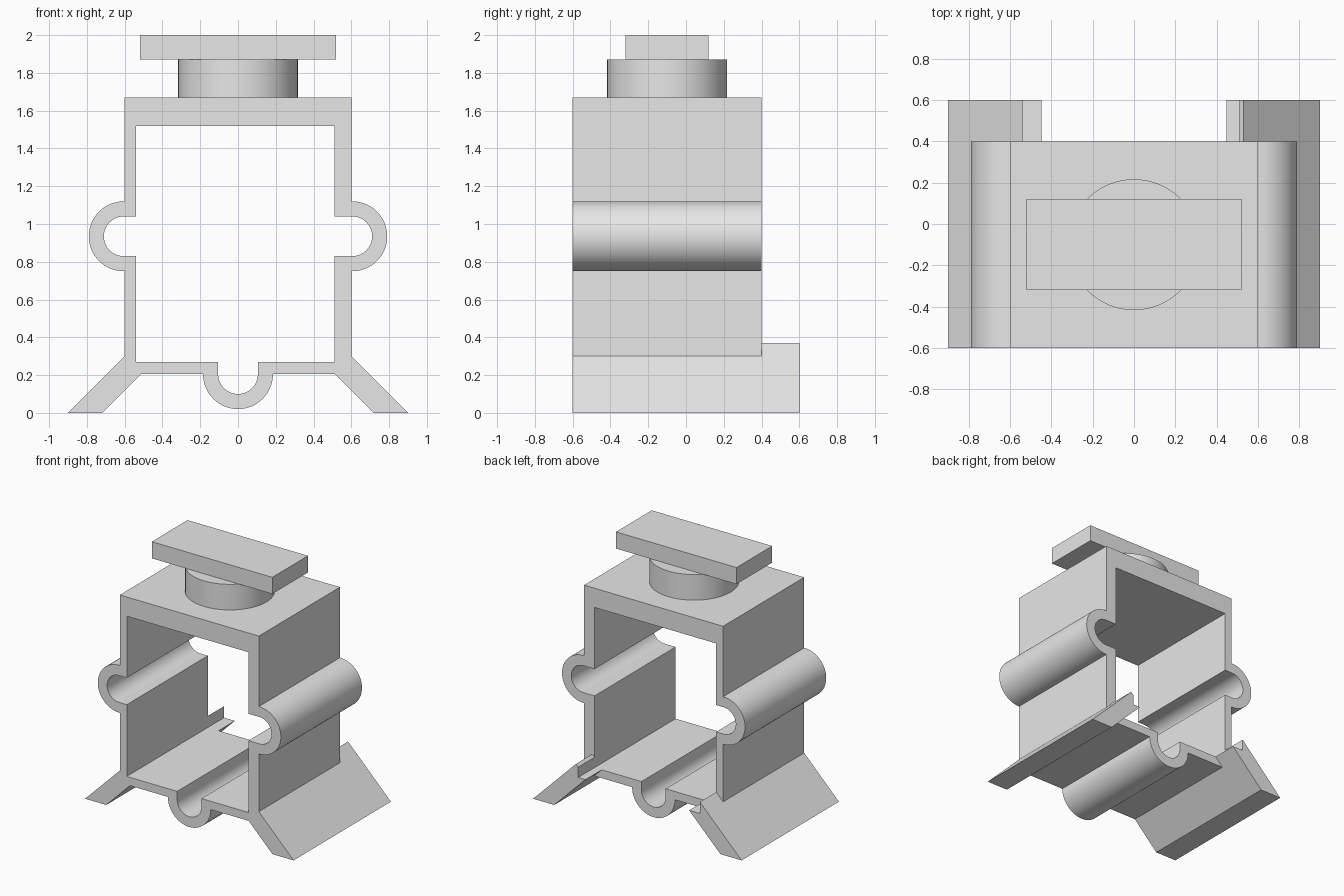
import bpy, bmesh
from math import sin, cos, radians

cube = bpy.data.objects.get("Cube")
if cube:
    bpy.data.objects.remove(cube, do_unlink=True)

grey = bpy.data.materials.new("light_grey")
grey.use_nodes = True
grey.diffuse_color = (0.8, 0.8, 0.8, 1)
grey.node_tree.nodes["Principled BSDF"].inputs["Base Color"].default_value = (0.8, 0.8, 0.8, 1)

FRONT, BACK, LEG_BACK = -0.6, 0.4, 0.6
SIDE_Z = 0.935          # height of the side channels
BULGE_X, BULGE_Z = 0.605, 0.205


def arc(cx, cz, r, start, end, steps=32):
    """Points of an arc in the x-z plane, angles in degrees."""
    angles = [radians(start + (end - start) * i / steps) for i in range(steps + 1)]
    return [(cx + r * cos(a), cz + r * sin(a)) for a in angles]


def prism(name, points, y0, y1):
    """Extrude an x-z outline from y0 to y1."""
    bm = bmesh.new()
    face = bm.faces.new([bm.verts.new((x, y0, z)) for x, z in points])
    new = bmesh.ops.extrude_face_region(bm, geom=[face])["geom"]
    for v in new:
        if isinstance(v, bmesh.types.BMVert):
            v.co.y = y1
    bmesh.ops.recalc_face_normals(bm, faces=bm.faces)
    mesh = bpy.data.meshes.new(name)
    bm.to_mesh(mesh)
    bm.free()
    obj = bpy.data.objects.new(name, mesh)
    bpy.context.collection.objects.link(obj)
    mesh.materials.append(grey)
    return obj


def activate(obj):
    bpy.ops.object.select_all(action="DESELECT")
    obj.select_set(True)
    bpy.context.view_layer.objects.active = obj


def boolean(target, other, operation):
    mod = target.modifiers.new(operation.lower(), "BOOLEAN")
    mod.operation, mod.solver, mod.object = operation, "EXACT", other
    activate(target)
    bpy.ops.object.modifier_apply(modifier=mod.name)
    bpy.data.objects.remove(other, do_unlink=True)


def channelled_outline(left, right, bottom, top, r):
    """Rectangle with round channels bulging from its two sides and its bottom."""
    pts = [(left, top), (left, SIDE_Z + r)]
    pts += arc(-BULGE_X, SIDE_Z, r, 90, 270)
    pts += [(left, SIDE_Z - r), (left, bottom)]
    pts += [(-r, bottom)] if bottom > BULGE_Z else []
    pts += arc(0, BULGE_Z, r, 180, 360)
    pts += [(r, bottom)] if bottom > BULGE_Z else []
    pts += [(right, bottom), (right, SIDE_Z - r)]
    pts += arc(BULGE_X, SIDE_Z, r, -90, 90)
    return pts + [(right, SIDE_Z + r), (right, top)]


# Hollow housing with two splayed legs
housing = prism("housing", channelled_outline(-0.6, 0.6, BULGE_Z, 1.67, 0.185), FRONT, BACK)
for side in (-1, 1):
    outline = [(0.9, 0), (0.53, 0.37), (0.437, 0.28), (0.717, 0)]
    leg = prism("leg", [(side * x, z) for x, z in outline], FRONT, LEG_BACK)
    boolean(housing, leg, "UNION")

# Cavity runs right through and trims the tips of the legs
cavity = prism("cavity_cutter", channelled_outline(-0.54, 0.51, 0.27, 1.52, 0.105), -0.8, 0.8)
cavity.hide_render = True
boolean(housing, cavity, "DIFFERENCE")

# Round neck
bpy.ops.mesh.primitive_cylinder_add(vertices=64, radius=0.317, depth=0.2, location=(0, -0.1, 1.77))
neck = bpy.context.object
neck.name = "neck"
neck.data.materials.append(grey)

# Rectangular top plate
prism("top_plate", [(-0.52, 1.87), (0.52, 1.87), (0.52, 2), (-0.52, 2)], -0.32, 0.12)

for obj in (housing, neck):
    activate(obj)
    bpy.ops.object.shade_smooth_by_angle(angle=radians(30))
